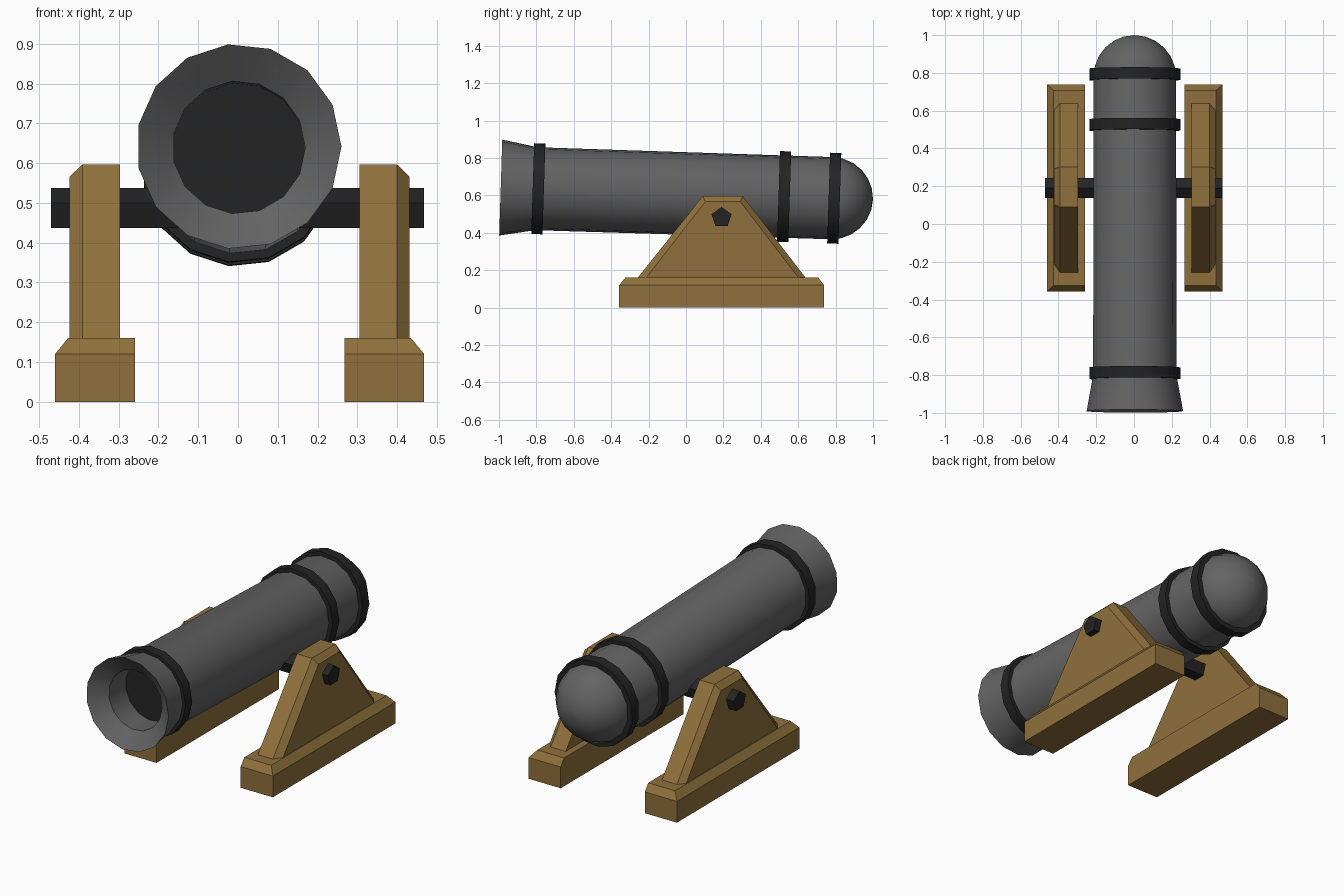
import bpy, bmesh, math

if "Cube" in bpy.data.objects:
    bpy.data.objects.remove(bpy.data.objects["Cube"])

SIDES = 15          # barrel facets
CX = 0.003          # centre line of the model


def material(name, rgb):
    m = bpy.data.materials.new(name)
    m.diffuse_color = (*rgb, 1)
    m.use_nodes = True
    m.node_tree.nodes["Principled BSDF"].inputs["Base Color"].default_value = m.diffuse_color
    return m


IRON = material("grey iron", (0.125, 0.125, 0.125))
BLACK = material("black metal", (0.017, 0.017, 0.017))
WOOD = material("brown wood", (0.275, 0.162, 0.045))


def loft(name, loops, mats, caps=True, closed=False, smooth=False, dark_first=False):
    """Skin a list of equal-length point loops."""
    bm = bmesh.new()
    rings = [[bm.verts.new(p) for p in loop] for loop in loops]
    n = len(rings[0])
    pairs = list(zip(rings, rings[1:]))
    if closed:
        pairs.append((rings[-1], rings[0]))
    for a, b in pairs:
        for i in range(n):
            j = (i + 1) % n
            bm.faces.new((a[i], a[j], b[j], b[i]))
    if caps:
        first = bm.faces.new(rings[0])
        bm.faces.new(rings[-1])
        if dark_first:
            first.material_index = 1
    bmesh.ops.recalc_face_normals(bm, faces=bm.faces)
    me = bpy.data.meshes.new(name)
    bm.to_mesh(me)
    bm.free()
    for m in mats:
        me.materials.append(m)
    ob = bpy.data.objects.new(name, me)
    bpy.context.collection.objects.link(ob)
    if smooth:
        bpy.ops.object.select_all(action='DESELECT')
        ob.select_set(True)
        bpy.context.view_layer.objects.active = ob
        bpy.ops.object.shade_smooth_by_angle(angle=math.radians(30))
    return ob


def lathe(name, profile, mats, **kw):
    """Revolve (y, radius) pairs about the gently tilted barrel axis."""
    turn = [2 * math.pi * i / SIDES for i in range(SIDES)]
    loops = [[(r * math.cos(a), y, r * math.sin(a)) for a in turn] for y, r in profile]
    ob = loft(name, loops, mats, smooth=True, **kw)
    ob.location = (CX - 0.001, 0, 0.61)
    ob.rotation_euler.x = -0.032
    return ob


# Barrel: dark bore floor, bore wall, funnel mouth, flare, tube, domed breech
R = 0.221
profile = [(-0.77, 0.167), (-0.92, 0.167), (-0.991, 0.258), (-0.80, R + 0.002)]
STEPS = 6
for k in range(STEPS):
    t = math.pi / 2 * k / STEPS
    profile.append((0.779 + R * math.sin(t), R * math.cos(t)))
profile.append((1.0, 0.002))
lathe("barrel", profile, [IRON, BLACK], dark_first=True)

# Reinforcing bands
for label, y in (("muzzle", -0.79), ("middle", 0.525), ("breech", 0.793)):
    lathe(label + "_band", [(y - 0.03, 0.21), (y - 0.03, 0.244), (y + 0.03, 0.244), (y + 0.03, 0.21)],
          [BLACK], caps=False, closed=True)

# Five-sided pivot bar
angles = [math.pi / 2 + 2 * math.pi * i / 5 for i in range(5)]
loft("pivot_bar", [[(x, 0.19 + 0.056 * math.cos(a), 0.482 + 0.056 * math.sin(a)) for a in angles]
                   for x in (-0.47, 0.468)], [BLACK])

# Wooden stands, one on each side, bevelled on the outside only
for label, s in (("left", -1), ("right", 1)):
    def px(x):
        return CX + 0.001 + s * x

    def rect(x1, y0, y1, z):
        return [(px(0.263), y0, z), (px(x1), y0, z), (px(x1), y1, z), (px(0.263), y1, z)]

    loft(label + "_base", [rect(0.464, -0.357, 0.738, 0), rect(0.464, -0.357, 0.738, 0.12),
                           rect(0.431, -0.325, 0.708, 0.16)], [WOOD])

    outline = [(-0.262, 0.155), (0.643, 0.155), (0.303, 0.597), (0.09, 0.597)]
    inset = [(-0.217, 0.155), (0.605, 0.155), (0.291, 0.566), (0.103, 0.566)]
    loft(label + "_upright", [[(px(x), y, z) for y, z in shape] for x, shape in
                              ((0.301, outline), (0.395, outline), (0.427, inset))], [WOOD])
